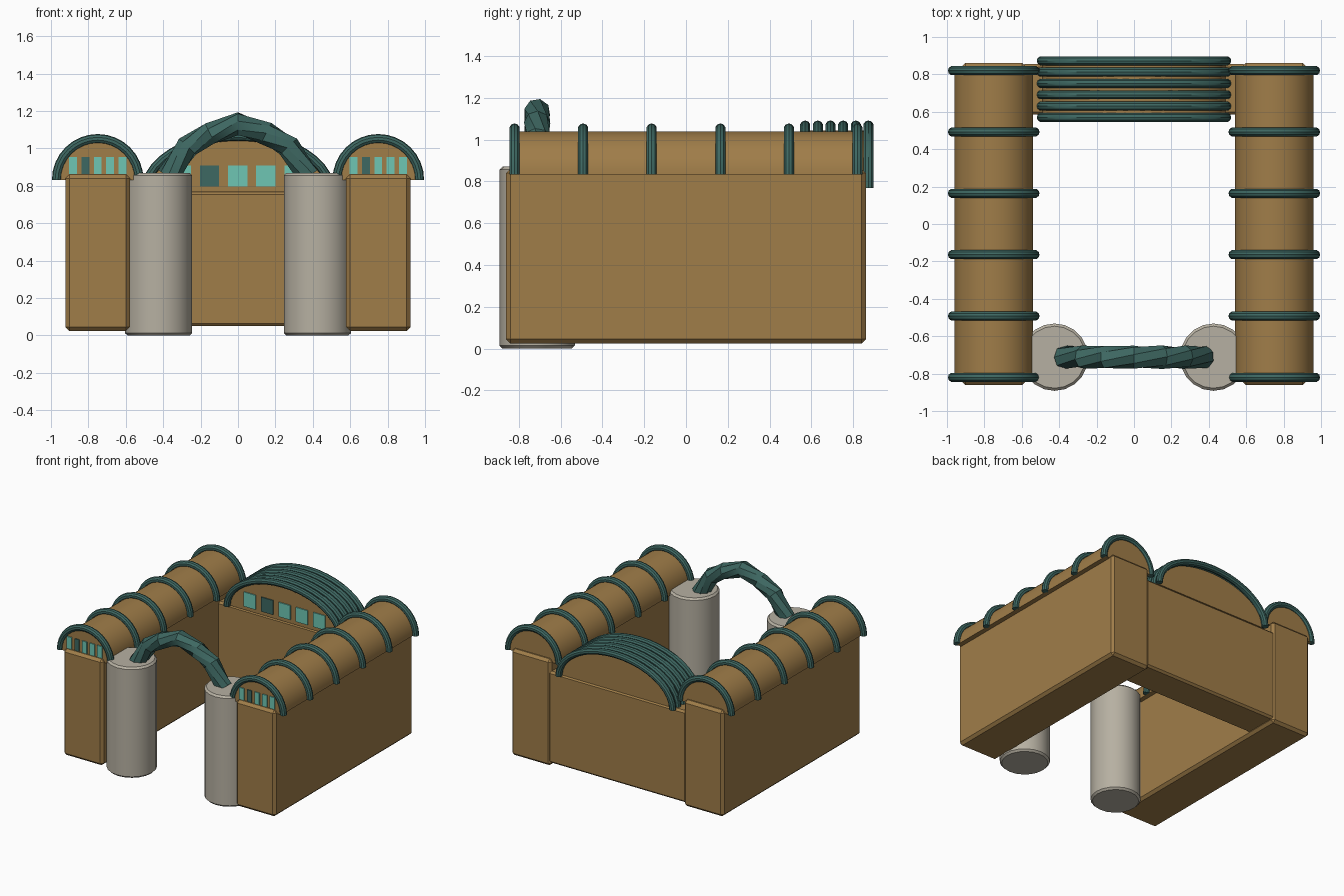
import bpy, bmesh, math
from math import sin, cos, pi

cube = bpy.data.objects.get("Cube")
if cube:
    bpy.data.objects.remove(cube, do_unlink=True)


def material(name, rgb):
    m = bpy.data.materials.new(name)
    m.use_nodes = True
    m.diffuse_color = (*rgb, 1)
    m.node_tree.nodes["Principled BSDF"].inputs["Base Color"].default_value = (*rgb, 1)
    return m


BROWN = material("tan_brick", (0.35, 0.205, 0.066))
TEAL = material("dark_teal", (0.048, 0.138, 0.122))
GLASS = material("pale_teal_glass", (0.156, 0.565, 0.456))
STONE = material("pale_stone", (0.47, 0.435, 0.36))


def finish(bm, name, mat, smooth=True):
    bmesh.ops.recalc_face_normals(bm, faces=bm.faces)
    mesh = bpy.data.meshes.new(name)
    bm.to_mesh(mesh)
    bm.free()
    mesh.materials.append(mat)
    obj = bpy.data.objects.new(name, mesh)
    bpy.context.collection.objects.link(obj)
    if smooth:
        bpy.ops.object.select_all(action="DESELECT")
        obj.select_set(True)
        bpy.context.view_layer.objects.active = obj
        bpy.ops.object.shade_smooth_by_angle(angle=math.radians(35))
    return obj


def box(name, lo, hi, mat, bevel=0):
    bm = bmesh.new()
    bmesh.ops.create_cube(bm, size=1)
    for v in bm.verts:
        v.co = [(a + b) / 2 + c * (b - a) for a, b, c in zip(lo, hi, v.co)]
    if bevel:
        bmesh.ops.bevel(bm, geom=bm.edges[:], offset=bevel, segments=1, affect="EDGES")
    return finish(bm, name, mat, False)


def vault(name, x, z, a, b, y0, y1, steps=24):
    # Half-ellipse profile extruded along y
    bm = bmesh.new()
    arc = [pi * i / steps for i in range(steps + 1)]
    face = bm.faces.new([bm.verts.new((x + a * cos(t), y0, z + b * sin(t))) for t in arc])
    ext = bmesh.ops.extrude_face_region(bm, geom=[face])["geom"]
    for v in ext:
        if isinstance(v, bmesh.types.BMVert):
            v.co.y = y1
    return finish(bm, name, BROWN)


def skin(name, rings, mat):
    # Bridge a list of point rings into a capped tube
    bm = bmesh.new()
    loops = [[bm.verts.new(p) for p in ring] for ring in rings]
    n = len(loops[0])
    for p, q in zip(loops, loops[1:]):
        for i in range(n):
            j = (i + 1) % n
            bm.faces.new((p[i], p[j], q[j], q[i]))
    bm.faces.new(loops[0])
    bm.faces.new(loops[-1])
    return finish(bm, name, mat)


def rib(name, x, y, z, a, b, r=0.025, steps=16, sides=10):
    rings = []
    for i in range(steps + 1):
        t = pi * i / steps
        rings.append([(x + (a + r * cos(s)) * cos(t), y + r * sin(s),
                       z + (b + r * cos(s)) * sin(t))
                      for s in (2 * pi * k / sides for k in range(sides))])
    skin(name, rings, TEAL)


def windows(name, x, gap, width, y, z0, z1):
    # Row of five panes, the second one dark
    for i in range(5):
        c = x + (i - 2) * gap
        box(f"{name}_{i + 1}", (c - width / 2, y - 0.008, z0),
            (c + width / 2, y + 0.001, z1), TEAL if i == 1 else GLASS)


# Side wings with ribbed barrel roofs, and gate pillars
for side, s in (("left", 1), ("right", -1)):
    x = 0.75 * s
    box(f"{side}_wing_wall", (x - 0.172, -0.86, 0.025), (x + 0.172, 0.86, 0.86), BROWN, 0.02)
    vault(f"{side}_wing_roof", x, 0.832, 0.21, 0.207, -0.83, 0.83)
    for i in range(6):
        rib(f"{side}_wing_rib_{i + 1}", x, -0.82 + 0.328 * i, 0.832, 0.22, 0.22)
    windows(f"{side}_wing_window", x, 0.066, 0.042, -0.83, 0.862, 0.955)

    bm = bmesh.new()
    bmesh.ops.create_cone(bm, cap_ends=True, segments=20, radius1=0.18, radius2=0.18, depth=0.87)
    rims = [e for e in bm.edges if abs(e.verts[0].co.z - e.verts[1].co.z) < 0.01]
    bmesh.ops.bevel(bm, geom=rims, offset=0.014, segments=1, affect="EDGES")
    bmesh.ops.translate(bm, verts=bm.verts, vec=(0.425 * s, -0.712, 0.435))
    finish(bm, f"{side}_gate_pillar", STONE)

# Rear hall
box("hall_wall", (-0.6, 0.585, 0.05), (0.6, 0.855, 0.77), BROWN, 0.015)
vault("hall_roof", 0, 0.768, 0.49, 0.275, 0.585, 0.85, 32)
for i in range(6):
    rib(f"hall_rib_{i + 1}", 0, 0.57 + 0.0605 * i, 0.768, 0.495, 0.298, steps=20)
windows("hall_window", -0.002, 0.151, 0.103, 0.585, 0.797, 0.91)

# Twisted arch between the pillars
half = [(0.375, 0.85, 0.6), (0.27, 1.01, 0.75), (0.15, 1.08, 1.1), (0, 1.132, pi / 2)]
path = [(-x, z, pi - t) for x, z, t in half] + [(x, z, t) for x, z, t in half[-2::-1]]
rings = []
for i, (x, z, lean) in enumerate(path):
    ring = []
    for k in range(8):
        a = 2 * pi * k / 8 + i * 0.6
        u, w = 0.063 * cos(a), 0.063 * sin(a)
        ring.append((x + u * cos(lean), -0.712 + w, z + u * sin(lean)))
    rings.append(ring)
skin("gate_arch", rings, TEAL)
